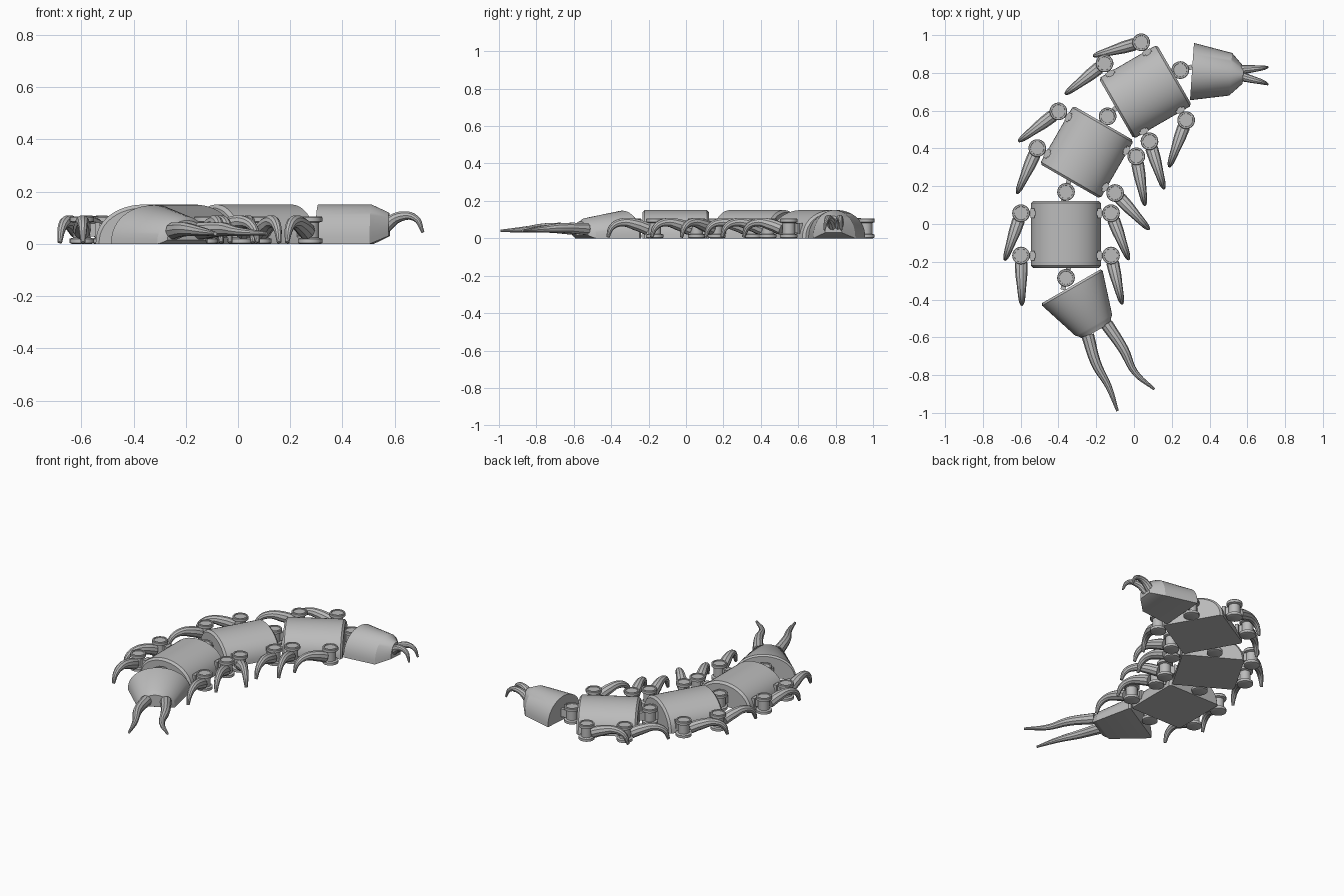
import bpy, bmesh, math
from mathutils import Matrix, Vector

cube = bpy.data.objects.get("Cube")
if cube:
    bpy.data.objects.remove(cube, do_unlink=True)

GREY = (0.5, 0.5, 0.5, 1)
mat = bpy.data.materials.new("plain grey")
mat.use_nodes = True
mat.diffuse_color = GREY
mat.node_tree.nodes["Principled BSDF"].inputs["Base Color"].default_value = GREY


def place(x, y, degrees):
    return Matrix.Translation((x, y, 0)) @ Matrix.Rotation(math.radians(degrees), 4, "Z")


def add(name, mesh, matrix):
    obj = bpy.data.objects.new(name, mesh)
    bpy.context.collection.objects.link(obj)
    obj.matrix_world = matrix
    if not mesh.materials:
        mesh.materials.append(mat)
    bpy.ops.object.select_all(action="DESELECT")
    obj.select_set(True)
    bpy.context.view_layer.objects.active = obj
    bpy.ops.object.shade_smooth_by_angle(angle=math.radians(30))
    return obj


def loft(name, rings, matrix):
    """Skin a row of closed rings and cap both ends."""
    bm = bmesh.new()
    rows = [[bm.verts.new(p) for p in ring] for ring in rings]
    for a, b in zip(rows, rows[1:]):
        for i in range(len(a)):
            j = (i + 1) % len(a)
            bm.faces.new((a[i], a[j], b[j], b[i]))
    bm.faces.new(rows[0])
    bm.faces.new(rows[-1])
    bmesh.ops.recalc_face_normals(bm, faces=bm.faces)
    mesh = bpy.data.meshes.new(name)
    bm.to_mesh(mesh)
    bm.free()
    return add(name, mesh, matrix)


def arch(y, half_width, top, bottom=0.0, steps=24):
    """Flat-bottomed arch section at distance y along the body."""
    return [(half_width * math.cos(math.pi * i / steps), y,
             bottom + (top - bottom) * math.sin(math.pi * i / steps) ** 0.9)
            for i in range(steps + 1)]


def shell(name, sections, matrix):
    return loft(name, [arch(*s) for s in sections], matrix)


def spool(name, matrix):
    """Upright pivot pin with two flanges and a dished top."""
    profile = [(0.036, 0), (0.047, 0.004), (0.047, 0.02), (0.034, 0.024), (0.034, 0.082),
               (0.047, 0.086), (0.047, 0.102), (0.044, 0.106), (0.036, 0.106), (0.035, 0.101)]
    rings = [[(r * math.cos(math.tau * i / 20), r * math.sin(math.tau * i / 20), z)
              for i in range(20)] for r, z in profile]
    return loft(name, rings, matrix)


def block(name, centre, size, matrix):
    bm = bmesh.new()
    bmesh.ops.create_cube(bm, size=1)
    bmesh.ops.scale(bm, vec=size, verts=bm.verts)
    bmesh.ops.translate(bm, vec=centre, verts=bm.verts)
    mesh = bpy.data.meshes.new(name)
    bm.to_mesh(mesh)
    bm.free()
    return add(name, mesh, matrix)


def horn(name, points, radii, matrix):
    """Tapered tube through a few points."""
    curve = bpy.data.curves.new(name + "_path", "CURVE")
    curve.dimensions = "3D"
    curve.bevel_depth = 1
    curve.bevel_resolution = 3
    curve.use_fill_caps = True
    curve.resolution_u = 5
    spline = curve.splines.new("BEZIER")
    spline.bezier_points.add(len(points) - 1)
    for bp, p, r in zip(spline.bezier_points, points, radii):
        bp.co = p
        bp.radius = r
        bp.handle_left_type = bp.handle_right_type = "AUTO"
    temp = bpy.data.objects.new(name + "_path", curve)
    bpy.context.collection.objects.link(temp)
    bpy.context.view_layer.update()
    graph = bpy.context.evaluated_depsgraph_get()
    mesh = bpy.data.meshes.new_from_object(temp.evaluated_get(graph))
    bpy.data.objects.remove(temp, do_unlink=True)
    return add(name, mesh, matrix)


# Leg: tapered claw that arches out from its pivot and drops to the ground
LEG_PATH = [(0, -0.04, 0.05), (0, -0.10, 0.072), (0, -0.18, 0.085), (0, -0.235, 0.06), (0, -0.258, 0.006)]
LEG_RADII = [0.034, 0.032, 0.023, 0.017, 0.009]

# Body segments: x, y, heading, then leg angles (left front, left rear, right front, right rear)
SEGMENTS = [
    ("rear", -0.36, -0.055, 0, (-19, 1, 21, 13)),
    ("middle", -0.25, 0.38, -30, (-53, -24, 10, 43)),
    ("front", 0.06, 0.70, -60, (-74, -52, -20, 17)),
]
for label, x, y, heading, angles in SEGMENTS:
    body = place(x, y, heading)
    shell(label + "_segment", [(-0.178, 0.172, 0.138), (-0.166, 0.185, 0.151),
                               (0.166, 0.185, 0.151), (0.178, 0.172, 0.138)], body)
    corners = [(sx, sy) for sx in (-1, 1) for sy in (1, -1)]
    for (sx, sy), angle in zip(corners, angles):
        name = f"{label}_{'a' if sx < 0 else 'b'}_{'fore' if sy > 0 else 'hind'}"
        pivot = body @ Vector((sx * 0.238, sy * 0.112, 0))
        spool(name + "_pivot", place(pivot.x, pivot.y, heading))
        block(name + "_bracket", (sx * 0.187, sy * 0.112, 0.053), (0.05, 0.026, 0.05), body)
        block(name + "_bracket_plate", (sx * 0.178, sy * 0.112, 0.053), (0.02, 0.05, 0.058), body)
        horn(name + "_leg", LEG_PATH, LEG_RADII, place(pivot.x, pivot.y, angle))

# Pivots that link the segments together
for i, (x, y, heading) in enumerate([(-0.36, -0.285, -15), (-0.36, 0.17, -15),
                                     (-0.14, 0.57, -45), (0.245, 0.815, -75)]):
    here = place(x, y, heading)
    spool(f"link_pivot_{i + 1}", here)
    block(f"link_bar_{i + 1}", (0, 0, 0.053), (0.026, 0.13, 0.05), here)

# Head and its two curved fangs
shell("head", [(0, 0.152, 0.151), (0.205, 0.113, 0.151), (0.272, 0.045, 0.12, 0.03)],
      place(0.307, 0.807, -94))
for name, y0, y1 in (("left_fang", 0.815, 0.83), ("right_fang", 0.785, 0.74)):
    horn(name, [(0.555, y0, 0.06), (0.62, y0 * 0.6 + y1 * 0.4, 0.105),
                (0.68, y0 * 0.25 + y1 * 0.75, 0.098), (0.708, y1, 0.045)],
         [0.027, 0.02, 0.013, 0.006], Matrix())

# Tapered tail segment and its two long trailing feelers
shell("tail", [(-0.004, 0.178, 0.14), (0.008, 0.185, 0.148), (0.235, 0.112, 0.108),
               (0.245, 0.1, 0.1, 0.004), (0.268, 0.085, 0.09, 0.015)], place(-0.33, -0.333, -150))
FEELERS = {
    "tail_feeler_a": [(-0.245, -0.59), (-0.2, -0.74), (-0.135, -0.86), (-0.087, -0.99)],
    "tail_feeler_b": [(-0.145, -0.53), (-0.055, -0.665), (0.005, -0.785), (0.108, -0.875)],
}
for name, path in FEELERS.items():
    points = [(x, y, z) for (x, y), z in zip(path, (0.05, 0.056, 0.047, 0.04))]
    horn(name, points, [0.034, 0.027, 0.017, 0.007], Matrix())
